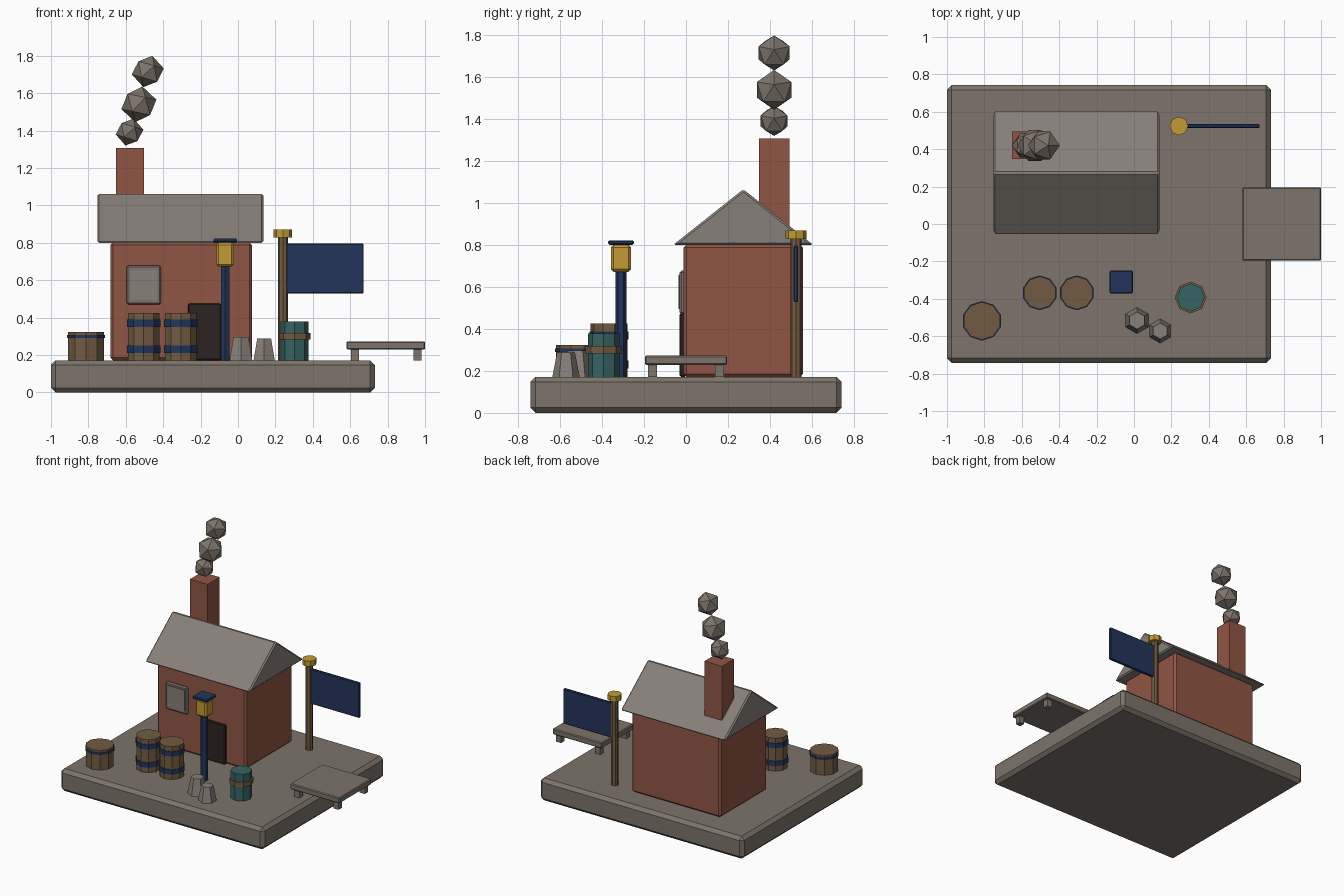
import bpy, bmesh, math
from mathutils import Matrix

if "Cube" in bpy.data.objects:
    bpy.data.objects.remove(bpy.data.objects["Cube"])


def mat(name, r, g, b):
    m = bpy.data.materials.new(name)
    m.diffuse_color = (r, g, b, 1)
    m.use_nodes = True
    m.node_tree.nodes["Principled BSDF"].inputs["Base Color"].default_value = m.diffuse_color
    return m


STONE = mat("warm_stone", .205, .175, .145)
SLATE = mat("light_grey", .245, .215, .19)
BRICK = mat("red_brick", .28, .093, .058)
WOOD = mat("brown_wood", .17, .105, .055)
NAVY = mat("navy_blue", .017, .036, .105)
TEAL = mat("dark_teal", .038, .125, .125)
GOLD = mat("gold", .55, .33, .035)
DARK = mat("dark_door", .026, .017, .015)


def finish(bm, name, material, bevel=0):
    if bevel:
        bmesh.ops.bevel(bm, geom=bm.edges[:], offset=bevel, segments=1, affect='EDGES')
    bmesh.ops.recalc_face_normals(bm, faces=bm.faces[:])
    me = bpy.data.meshes.new(name)
    bm.to_mesh(me)
    bm.free()
    me.materials.append(material)
    ob = bpy.data.objects.new(name, me)
    bpy.context.collection.objects.link(ob)
    return ob


def box(name, material, x, y, z, bevel=0):
    """Box from (min, max) ranges."""
    bm = bmesh.new()
    c = [(a + b) / 2 for a, b in (x, y, z)]
    s = [b - a for a, b in (x, y, z)]
    bmesh.ops.create_cube(bm, size=1, matrix=Matrix.Translation(c) @ Matrix.Diagonal((*s, 1)))
    return finish(bm, name, material, bevel)


def prism(name, material, x, y, z0, z1, r, sides, r_top=None, bevel=0):
    """Upright n-sided column or frustum."""
    bm = bmesh.new()
    bmesh.ops.create_cone(bm, cap_ends=True, segments=sides, radius1=r,
                          radius2=r if r_top is None else r_top, depth=z1 - z0,
                          matrix=Matrix.Translation((x, y, (z0 + z1) / 2)))
    return finish(bm, name, material, bevel)


def barrel(name, body, hoop, x, y, z1, r, bands, sides, lip=.005):
    prism(name, body, x, y, G, z1, r, sides)
    for i, (a, b) in enumerate(bands):
        prism(f"{name}_hoop_{i + 1}", hoop, x, y, a, b, r + lip, sides)


G = .172  # top of the ground slab

# Ground slab
box("ground_slab", STONE, (-1, .732), (-.742, .742), (0, G), .025)

# House walls, roof and chimney
box("house_walls", BRICK, (-.682, .075), (-.012, .557), (G, .802), .014)
bm = bmesh.new()
profile = [(-.062, .80), (.608, .80), (.273, 1.066)]
face = bm.faces.new([bm.verts.new((-.752, y, z)) for y, z in profile])
ext = bmesh.ops.extrude_face_region(bm, geom=[face])
bmesh.ops.translate(bm, vec=(.888, 0, 0),
                    verts=[v for v in ext["geom"] if isinstance(v, bmesh.types.BMVert)])
finish(bm, "gable_roof", SLATE, .01)
box("chimney", BRICK, (-.652, -.503), (.348, .494), (.84, 1.307))

# Smoke puffs
for i, (x, z, r, tilt) in enumerate([(-.58, 1.392, .075, .3), (-.53, 1.54, .097, .2),
                                     (-.482, 1.716, .087, .28)]):
    bm = bmesh.new()
    bmesh.ops.create_icosphere(bm, subdivisions=1, radius=r,
                               matrix=Matrix.Translation((x, .42, z)) @ Matrix.Rotation(tilt, 4, 'Y'))
    finish(bm, f"smoke_puff_{i + 1}", STONE)

# Window and door
box("window_frame", STONE, (-.596, -.412), (-.03, .0), (.47, .678), .008)
box("window_pane", SLATE, (-.576, -.432), (-.036, -.028), (.495, .658))
box("door", DARK, (-.267, -.091), (-.03, .0), (G, .475), .006)

# Street lamp
LX, LY = -.069, -.31
prism("lamp_post", NAVY, LX, LY, G, .69, .026, 6)
box("lamp_head", GOLD, (LX - .047, LX + .047), (LY - .048, LY + .048), (.672, .802), .013)
box("lamp_cap", NAVY, (LX - .063, LX + .063), (LY - .061, LY + .061), (.801, .822), .006)

# Barrels
for i, x in enumerate((-.504, -.306)):
    barrel(f"tall_barrel_{i + 1}", WOOD, NAVY, x, -.368, .425, .088, [(.212, .25), (.351, .389)], 10)
barrel("short_barrel", WOOD, NAVY, -.813, -.518, .324, .101, [(.29, .308)], 10)
barrel("teal_barrel", TEAL, WOOD, .303, -.393, .378, .075, [(.282, .318)], 8, .01)

# Stone bollards
prism("bollard_1", SLATE, .016, -.516, G, .297, .07, 6, .046)
prism("bollard_2", SLATE, .14, -.572, G, .287, .065, 6, .043)

# Flag
FX, FY = .24, .524
prism("flag_pole", WOOD, FX, FY, G, .84, .026, 8)
prism("flag_finial", GOLD, FX, FY, .828, .87, .05, 8)
box("flag", NAVY, (.255, .672), (FY - .011, FY + .011), (.528, .797), .005)

# Low table overhanging the slab
box("table_top", STONE, (.58, 1), (-.196, .196), (.229, .273), .006)
for i, x in enumerate((.604, .938)):
    for j, y in enumerate((-.18, .138)):
        box(f"table_leg_{i * 2 + j + 1}", STONE, (x, x + .044), (y, y + .042), (G, .235))
